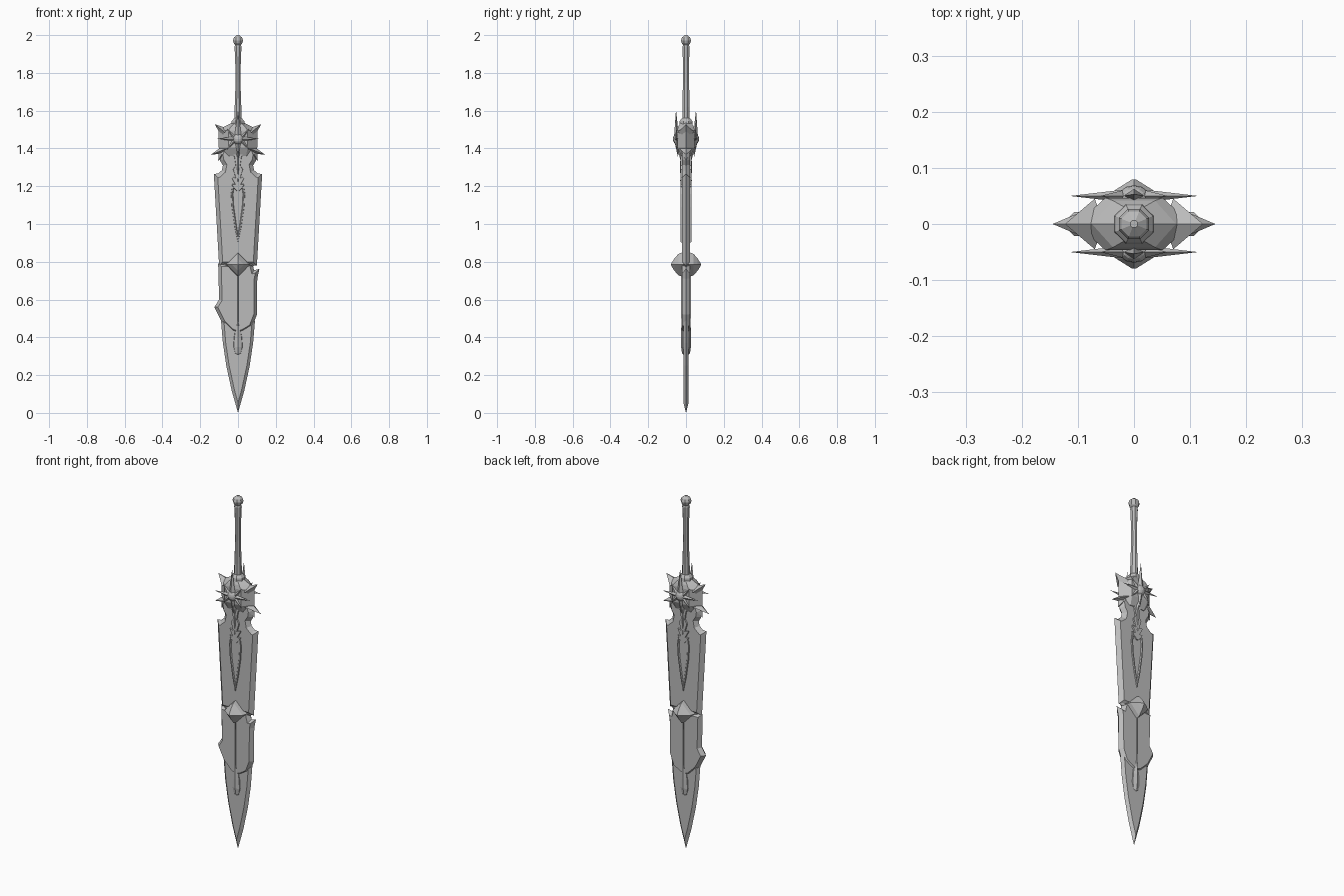
import bpy, bmesh
from math import cos, sin, pi
from mathutils import Vector

cube = bpy.data.objects.get("Cube")
if cube:
    bpy.data.objects.remove(cube)

GREY = (0.5, 0.5, 0.5, 1)
steel = bpy.data.materials.new("grey_steel")
steel.use_nodes = True
steel.diffuse_color = GREY
steel.node_tree.nodes["Principled BSDF"].inputs["Base Color"].default_value = GREY


def finish(name, bm):
    bmesh.ops.recalc_face_normals(bm, faces=bm.faces)
    mesh = bpy.data.meshes.new(name)
    bm.to_mesh(mesh)
    bm.free()
    mesh.materials.append(steel)
    ob = bpy.data.objects.new(name, mesh)
    bpy.context.collection.objects.link(ob)
    return ob


def bridge(bm, a, b):
    n = len(a)
    for i in range(n):
        bm.faces.new((a[i], a[(i + 1) % n], b[(i + 1) % n], b[i]))


def inset(points, d):
    """Move a counter-clockwise outline inward by d with mitred corners."""
    out = []
    for i, p in enumerate(points):
        a = (p - points[i - 1]).normalized()
        b = (points[(i + 1) % len(points)] - p).normalized()
        na, nb = Vector((-a.y, a.x)), Vector((-b.y, b.x))
        out.append(p + (na + nb) * d / max(1 + na.dot(nb), 0.12))
    return out


def plate(name, outline, steps):
    """Two-sided plate: steps are (inset, half thickness) from rim to middle."""
    pts = [Vector(p) for p in outline]
    bm = bmesh.new()
    rim = [bm.verts.new((p.x, 0, p.y)) for p in pts]
    for side in (-1, 1):
        last = rim
        for d, t in steps:
            ring = [bm.verts.new((p.x, side * t, p.y)) for p in inset(pts, d)]
            bridge(bm, last, ring)
            last = ring
        bm.faces.new(last)
    return finish(name, bm)


def both(right):
    """Right half from bottom to top, mirrored into a full outline."""
    return right + [(-x, z) for x, z in reversed(right) if x > 0]


def loft(name, rings, sides, turn=0.0):
    """Stacked (z, x radius, y radius) rings, capped at the ends."""
    bm = bmesh.new()
    loops = []
    for z, rx, ry in rings:
        angles = [2 * pi * i / sides + turn for i in range(sides)]
        loops.append([bm.verts.new((rx * cos(a), ry * sin(a), z)) for a in angles])
    for a, b in zip(loops, loops[1:]):
        bridge(bm, a, b)
    bm.faces.new(loops[0])
    bm.faces.new(loops[-1])
    return finish(name, bm)


def spike(name, base, tip, width, depth):
    """Four-sided spike lying in the x-z plane."""
    base, tip = Vector(base), Vector(tip)
    d = (tip - base).normalized()
    across = Vector((d.z, 0, -d.x)).normalized() * width
    out = Vector((0, depth, 0))
    bm = bmesh.new()
    ring = [bm.verts.new(base + v) for v in (across, out, -across, -out)]
    apex = bm.verts.new(tip)
    for i in range(4):
        bm.faces.new((ring[i], ring[(i + 1) % 4], apex))
    bm.faces.new(ring)
    return finish(name, bm)


# Blade sections
plate("upper_blade", both([(0.1, 0.78), (0.128, 1.265), (0.105, 1.267), (0.085, 1.285),
                           (0.08, 1.31), (0.095, 1.335), (0.1, 1.37), (0.08, 1.42)]),
      [(0.02, 0.021)])
plate("lower_blade", [(0, 0.415), (0.035, 0.43), (0.075, 0.455), (0.1, 0.52), (0.102, 0.71),
                      (0.113, 0.762), (0.085, 0.755), (0.08, 0.775), (0.1, 0.79),
                      (-0.105, 0.79), (-0.1, 0.6), (-0.125, 0.56), (-0.085, 0.48),
                      (-0.035, 0.43)],
      [(0.016, 0.021)])
plate("blade_tip", both([(0, 0), (0.034, 0.12), (0.062, 0.25), (0.08, 0.37), (0.09, 0.49)]),
      [(0.015, 0.014)])

# Raised dagger ornament with a sunken panel, and its stem
plate("dagger_ornament", both([(0, 0.89), (0.02, 0.98), (0.036, 1.09), (0.04, 1.16),
                               (0.034, 1.2)]),
      [(0.004, 0.028), (0.01, 0.028), (0.014, 0.023)])
plate("ornament_point", both([(0.008, 1.17), (0.034, 1.2), (0.038, 1.215), (0.022, 1.215),
                              (0.036, 1.24), (0.036, 1.255), (0.018, 1.25), (0.03, 1.29),
                              (0.016, 1.31), (0.022, 1.35), (0.04, 1.4)]),
      [(0.005, 0.028)])
loft("ornament_stem", [(1.2, 0.004, 0.022), (1.23, 0.012, 0.031), (1.25, 0.008, 0.028),
                       (1.29, 0.013, 0.033), (1.34, 0.009, 0.03), (1.42, 0.025, 0.05)], 8)

# Central rib and teardrop on the lower blade
loft("lower_rib", [(0.48, 0.009, 0.025), (0.74, 0.009, 0.027)], 4)
loft("teardrop", [(0.3, 0.006, 0.006), (0.315, 0.02, 0.021), (0.35, 0.031, 0.026),
                  (0.4, 0.027, 0.026), (0.46, 0.014, 0.025), (0.53, 0.003, 0.018)], 8)

# Diamond gem through the blade, rounded in depth
plate("diamond_gem", both([(0, 0.712), (0.022, 0.762), (0.078, 0.785), (0.022, 0.807),
                           (0, 0.857)]),
      [(0.0001, 0.012)])
bm = bmesh.new()
loops = []
for y, s in ((-0.079, 0.06), (-0.062, 0.45), (-0.04, 0.8), (0, 1),
             (0.04, 0.8), (0.062, 0.45), (0.079, 0.06)):
    corners = ((0.07, 0), (0, 0.071), (-0.07, 0), (0, -0.071))
    loops.append([bm.verts.new((x * s, y, 0.785 + z * s)) for x, z in corners])
for a, b in zip(loops, loops[1:]):
    bridge(bm, a, b)
bm.faces.new(loops[0])
bm.faces.new(loops[-1])
finish("gem_body", bm)

# Guard block and collar
loft("guard_block", [(1.36, 0.085, 0.028), (1.405, 0.102, 0.053), (1.495, 0.102, 0.054),
                     (1.515, 0.075, 0.048), (1.535, 0.035, 0.035)], 6)
loft("collar", [(1.51, 0.04, 0.04), (1.545, 0.036, 0.036), (1.56, 0.022, 0.024)], 8, pi / 8)

# Guard horns and sunburst rays, mirrored left and right
for s, side in ((1, "left"), (-1, "right")):
    spike(side + "_upper_horn", (s * 0.07, 0, 1.485), (s * 0.123, 0, 1.528), 0.027, 0.045)
    spike(side + "_lower_horn", (s * 0.06, 0, 1.4), (s * 0.145, 0, 1.366), 0.024, 0.036)
    spike(side + "_hook", (s * 0.085, 0, 1.37), (s * 0.105, 0, 1.335), 0.02, 0.022)
    for f, face in ((-1, "front"), (1, "back")):
        y = f * 0.05
        for label, x, z, w in (("side", 0.114, 1.452, 0.013), ("high", 0.06, 1.505, 0.012),
                               ("low", 0.06, 1.392, 0.012)):
            spike(f"{side}_{face}_{label}_ray", (s * 0.012, y, 1.45), (s * x, y, z), w, 0.012)

# Vertical rays and the round boss on each face
for f, face in ((-1, "front"), (1, "back")):
    y = f * 0.05
    spike(face + "_upper_ray", (0, y, 1.45), (0, f * 0.053, 1.605), 0.02, 0.014)
    spike(face + "_lower_ray", (0, y, 1.45), (0, f * 0.042, 1.35), 0.018, 0.014)
    bm = bmesh.new()
    bmesh.ops.create_uvsphere(bm, u_segments=12, v_segments=8, radius=0.028)
    bmesh.ops.scale(bm, vec=(1, 0.75, 1), verts=bm.verts)
    bmesh.ops.translate(bm, vec=(0, f * 0.048, 1.45), verts=bm.verts)
    finish(face + "_boss", bm)

# Handle and pommel
loft("handle", [(1.53, 0.022, 0.022), (1.62, 0.019, 0.02), (1.75, 0.014, 0.018),
                (1.86, 0.016, 0.018), (1.94, 0.02, 0.02), (1.955, 0.013, 0.013)], 8, pi / 8)
loft("pommel", [(1.945, 0.013, 0.013), (1.957, 0.024, 0.024), (1.972, 0.029, 0.029),
                (1.987, 0.024, 0.024), (2.0, 0.007, 0.007)], 8, pi / 8)
